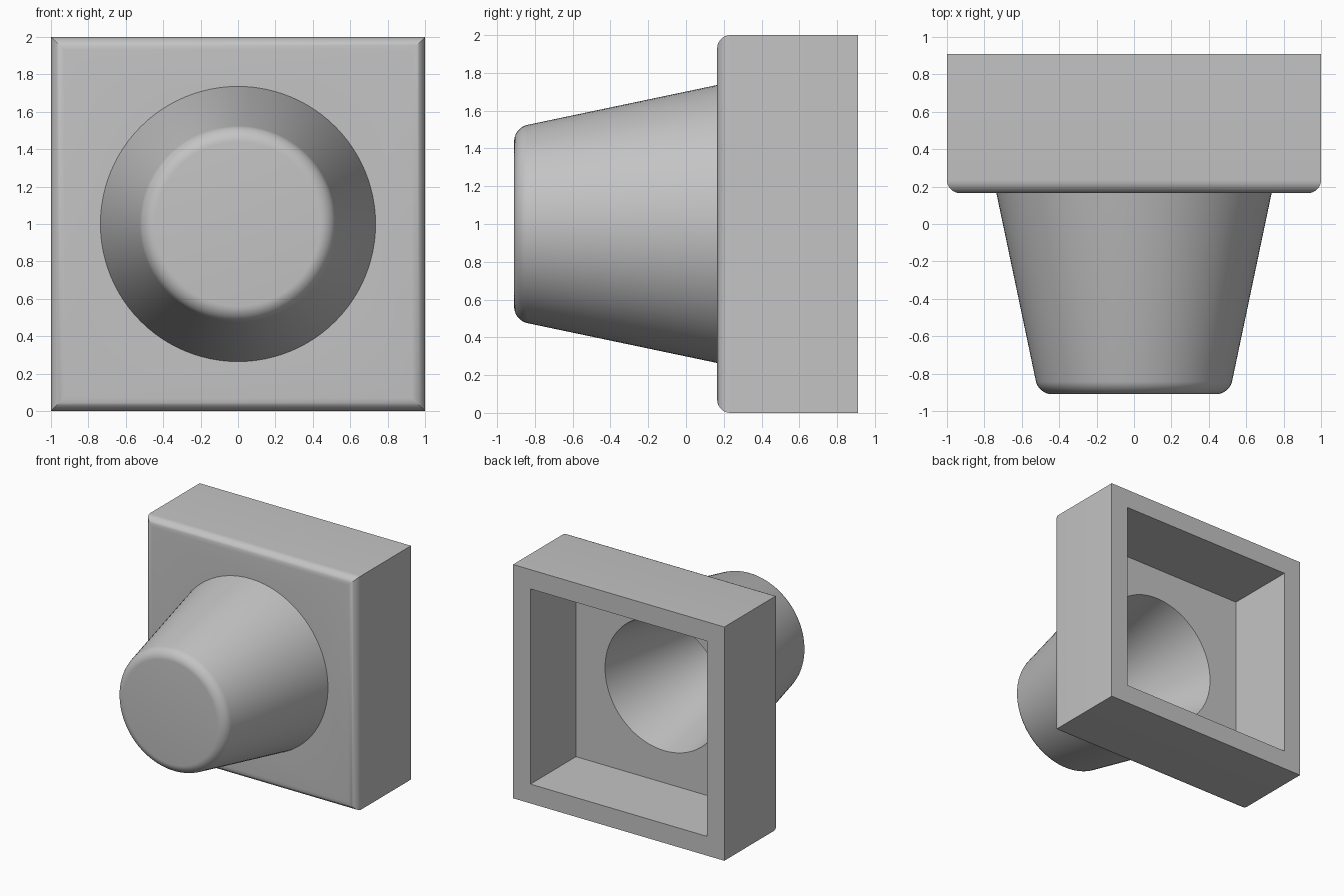
import bpy, bmesh, math
from mathutils import Matrix

cube = bpy.data.objects.get("Cube")
if cube:
    bpy.data.objects.remove(cube, do_unlink=True)

BACK, PLATE, TIP = 0.91, 0.165, -0.91   # depths along y
FLOOR = PLATE + 0.13                    # inner face of the plate
WALL, FILLET = 0.165, 0.07
SLOPE = 0.21                            # cone radius gained per unit of depth
SEGMENTS = 96

grey = bpy.data.materials.new("plain grey")
grey.use_nodes = True
colour = (0.55, 0.55, 0.55, 1)
grey.diffuse_color = colour
grey.node_tree.nodes["Principled BSDF"].inputs["Base Color"].default_value = colour


def finish(name, bm):
    bmesh.ops.recalc_face_normals(bm, faces=bm.faces)
    mesh = bpy.data.meshes.new(name)
    bm.to_mesh(mesh)
    bm.free()
    mesh.materials.append(grey)
    obj = bpy.data.objects.new(name, mesh)
    bpy.context.collection.objects.link(obj)
    return obj


def round_front(bm, y):
    """Fillet the edges lying in the front plane."""
    edges = [e for e in bm.edges if all(abs(v.co.y - y) < 1e-4 for v in e.verts)]
    bmesh.ops.bevel(bm, geom=edges, offset=FILLET, segments=8, profile=0.5,
                    affect='EDGES', clamp_overlap=True)


def box(name, half, y0, y1, rounded=False):
    bm = bmesh.new()
    bmesh.ops.create_cube(bm, size=1, matrix=Matrix.Translation((0, (y0 + y1) / 2, 1))
                          @ Matrix.Diagonal((2 * half, y1 - y0, 2 * half, 1)))
    if rounded:
        round_front(bm, y0)
    return finish(name, bm)


def cone(name, r0, y0, y1, rounded=False):
    bm = bmesh.new()
    r1 = r0 + SLOPE * (y1 - y0)
    # The cone's own z axis is turned to point along +y
    bmesh.ops.create_cone(bm, cap_ends=True, segments=SEGMENTS, radius1=r0, radius2=r1,
                          depth=y1 - y0, matrix=Matrix.Translation((0, (y0 + y1) / 2, 1))
                          @ Matrix.Rotation(-math.pi / 2, 4, 'X'))
    if rounded:
        round_front(bm, y0)
    return finish(name, bm)


def combine(target, tool, operation):
    mod = target.modifiers.new(operation.lower(), 'BOOLEAN')
    mod.operation, mod.solver, mod.object = operation, 'EXACT', tool
    bpy.context.view_layer.objects.active = target
    bpy.ops.object.modifier_apply(modifier=mod.name)
    bpy.data.objects.remove(tool, do_unlink=True)


# Square base joined with the tapered nose
housing = box("housing", 1.0, PLATE, BACK, rounded=True)
nose = cone("nose", 0.51, TIP, PLATE + 0.05, rounded=True)
combine(housing, nose, 'UNION')

# Square recess from the back, then the tapered bore into the nose
recess = box("recess_cutter", 1.0 - WALL, FLOOR, BACK + 0.2)
combine(housing, recess, 'DIFFERENCE')
bore_tip = TIP + 0.13
bore = cone("bore_cutter", 0.56 - SLOPE * (FLOOR - bore_tip), bore_tip, FLOOR + 0.1)
combine(housing, bore, 'DIFFERENCE')

bpy.ops.object.select_all(action='DESELECT')
housing.select_set(True)
bpy.context.view_layer.objects.active = housing
bpy.ops.object.shade_smooth_by_angle(angle=math.radians(30))
